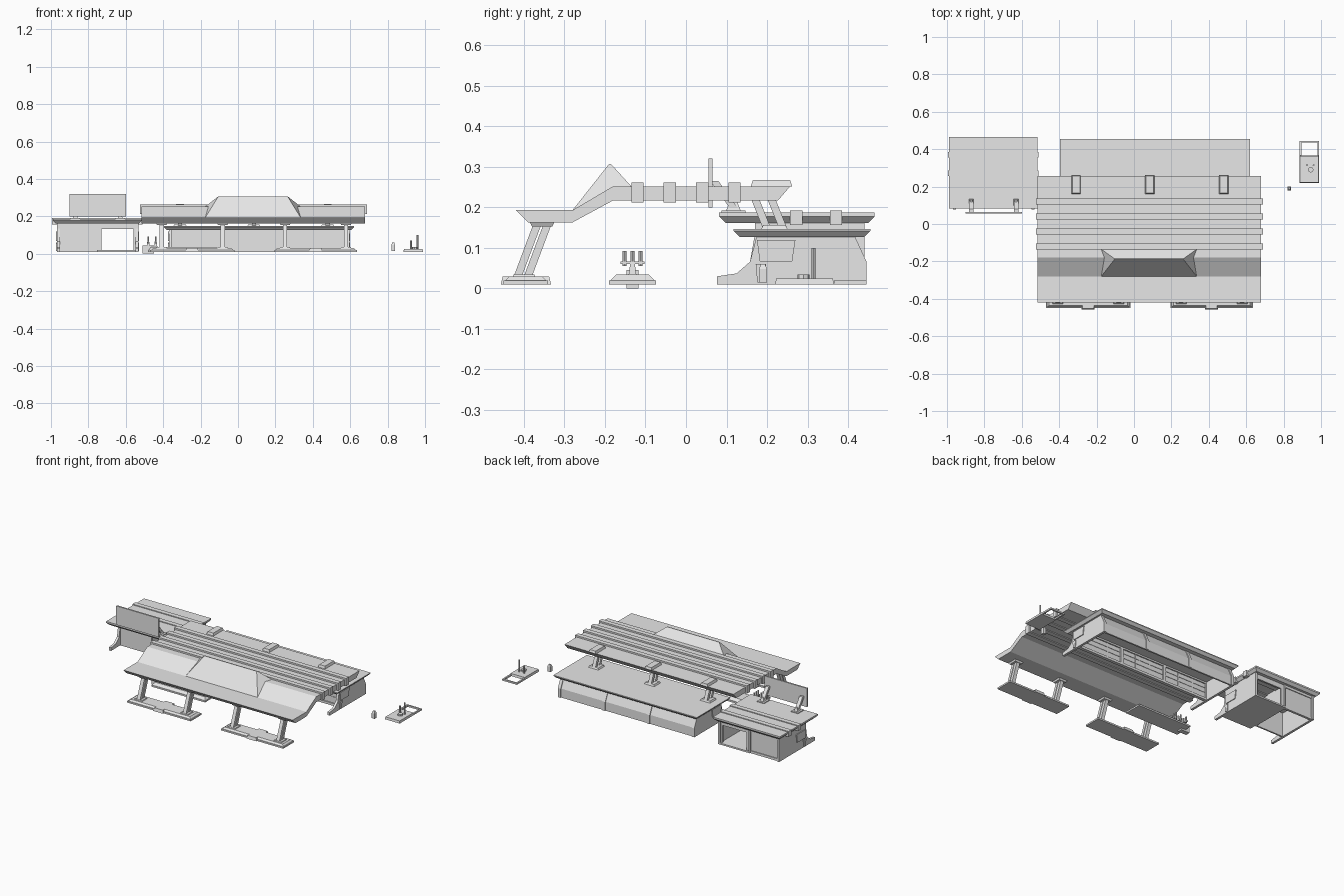
import bpy
import bmesh
from mathutils import Vector

cube = bpy.data.objects.get("Cube")
if cube:
    bpy.data.objects.remove(cube, do_unlink=True)

grey = bpy.data.materials.new("plain_grey")
grey.use_nodes = True
grey.diffuse_color = (0.8, 0.8, 0.8, 1)
grey.node_tree.nodes["Principled BSDF"].inputs["Base Color"].default_value = grey.diffuse_color

GROUND = 0.01
THIN = 0.005
BAR = 0.015


def finish(name, bm):
    bmesh.ops.recalc_face_normals(bm, faces=bm.faces)
    mesh = bpy.data.meshes.new(name)
    bm.to_mesh(mesh)
    bm.free()
    mesh.materials.append(grey)
    part = bpy.data.objects.new(name, mesh)
    bpy.context.collection.objects.link(part)


def loft(name, lower, upper):
    """Solid between two matching loops of points."""
    bm = bmesh.new()
    first = [bm.verts.new(point) for point in lower]
    second = [bm.verts.new(point) for point in upper]
    bm.faces.new(first)
    bm.faces.new(second)
    for i in range(len(first)):
        bm.faces.new((first[i - 1], first[i], second[i], second[i - 1]))
    finish(name, bm)


def prism(name, profile, left, right):
    """Extrude a side profile of (y, z) points along x."""
    loft(name, [(left, y, z) for y, z in profile], [(right, y, z) for y, z in profile])


def around(middle, half):
    return middle - half, middle + half


def rectangle(x, y, z, inset):
    left, right, front, back = x[0] + inset, x[1] - inset, y[0] + inset, y[1] - inset
    return [(left, front, z), (right, front, z), (right, back, z), (left, back, z)]


def box(name, x, y, low, high, bottom_inset=0, top_inset=0):
    loft(name, rectangle(x, y, low, bottom_inset), rectangle(x, y, high, top_inset))


def leaning_post(name, x, foot, head, low, high):
    """Square post whose foot and head sit at different y."""
    loft(name, rectangle(around(x, BAR * 0.75), around(foot, GROUND), low, 0),
         rectangle(around(x, BAR * 0.75), around(head, GROUND), high, 0))


def rod(name, x, y, low, high, radius=THIN):
    bm = bmesh.new()
    bmesh.ops.create_cone(bm, cap_ends=True, segments=8, radius1=radius, radius2=radius, depth=high - low)
    bmesh.ops.translate(bm, verts=bm.verts, vec=Vector((x, y, (low + high) / 2)))
    finish(name, bm)


# Main canopy: bent sheet of even thickness with tucked-in ends
canopy_left, canopy_right = -0.515, 0.68
canopy_top, eave, thickness = 0.252, 0.193, 0.03
front_edge, knee, shoulder, rear_edge = -0.42, -0.28, -0.18, 0.257
underside = canopy_top - thickness - THIN
top_line = [(front_edge, eave), (knee, eave), (shoulder, canopy_top), (rear_edge, canopy_top)]
bottom_line = [(rear_edge - thickness, underside), (shoulder, underside),
               (knee, eave - thickness), (front_edge + thickness, eave - thickness)]
prism("canopy", top_line + bottom_line, canopy_left, canopy_right)
for step in range(4):
    beam = 0.08 * step - 0.12
    box("canopy_beam", (canopy_left - GROUND, canopy_right + GROUND), around(beam, BAR),
        underside - THIN, canopy_top + GROUND)

# Hipped dormer on the canopy slope
dormer_x, peak = (-0.175, 0.335), 0.307
dormer_back, ridge_y, hip = -0.135, -0.19, 0.07
ridge_x = (dormer_x[0] + hip, dormer_x[1] - hip)
loft("dormer",
     [(dormer_x[0], knee, eave), (dormer_x[1], knee, eave),
      (dormer_x[1], dormer_back, canopy_top), (dormer_x[0], dormer_back, canopy_top)],
     [(ridge_x[0], ridge_y, peak), (ridge_x[1], ridge_y, peak),
      (ridge_x[1], ridge_y + THIN, peak), (ridge_x[0], ridge_y + THIN, peak)])

# Main building dimensions
roof_x, roof_y, roof_top = (-0.395, 0.62), (0.117, 0.455), 0.147
wall_left, wall_right = -0.37, 0.595
roof_low = roof_top - BAR

# Rear supports of the canopy, standing on the building roof
for side in (-1, 0, 1):
    x = 0.085 + side * 0.395
    box("rear_bracket", around(x, thickness - THIN), (0.16, rear_edge + THIN),
        canopy_top, canopy_top + BAR, top_inset=THIN)
    box("rear_footplate", around(x, thickness + THIN), (0.186, 0.25), roof_top, roof_top + GROUND, top_inset=THIN)
    for head in (0.17, 0.21):
        leaning_post("rear_strut", x, head + thickness, head, roof_top, underside + THIN)

# Front islands with leaning columns
for left, right in ((-0.47, -0.02), (0.195, 0.635)):
    middle = (left + right) / 2
    island_y = (front_edge - thickness, front_edge + 0.08)
    box("front_island", (left, right), island_y, GROUND, GROUND * 2)
    box("island_top", (left, right), island_y, GROUND * 2, thickness, THIN, BAR)
    box("island_centre", around(middle, 0.035), around(sum(island_y) / 2, 0.062),
        GROUND, thickness, top_inset=THIN)
    for x in around(middle, 0.163):
        box("column_foot", around(x, thickness), around(-0.4, thickness), thickness - THIN, thickness + THIN,
            top_inset=THIN)
        box("column_head", around(x, thickness), around(-0.355, thickness), eave - thickness - GROUND,
            eave - thickness, bottom_inset=THIN)
        for foot in (-0.415, -0.39):
            leaning_post("front_column", x, foot, foot + 0.05, thickness, eave - thickness)

# Service island under the canopy
service_x, service_y = (-0.48, -0.1), -0.132
box("service_island", service_x, around(service_y, 0.058), GROUND, GROUND * 2)
box("service_island_top", service_x, around(service_y, 0.055), GROUND * 2, thickness + THIN, top_inset=BAR)
box("service_core", around(service_x[0], thickness), around(service_y, BAR), 0, thickness + BAR)
for x in (service_x[0], service_x[0] + 0.04, service_x[0] + 0.075):
    box("pump_body", around(x, GROUND), around(service_y, GROUND), thickness, 0.065, top_inset=THIN)
    box("pump_crossbar", around(x, THIN), around(service_y, thickness), 0.06, 0.066)
    for y in (service_y, *around(service_y, 0.02)):
        rod("pump_handle", x, y, 0.055, 0.092)


# Shared fin-shaped side wall with raised window and hatch panels
toe, back = 0.077, 0.44


def side_wall(name, x, outward, front_top, rear_profile):
    swept_front = [(toe, GROUND), (toe, thickness), (0.125, 0.037), (0.158, 0.066), front_top]
    prism(name, swept_front + rear_profile, x, x - outward * BAR)
    window = [(0.182, 0.067), (0.175, 0.12), (0.27, 0.12), (0.262, 0.067)]
    prism(name + "_window", window, x, x + outward * THIN)
    hatch = [(0.176, BAR), (0.172, 0.06), (0.198, 0.06), (0.193, BAR)]
    prism(name + "_hatch", hatch, x, x + outward * THIN)


# Main building: open-bottomed shell with a folded back wall
fold = 0.067
rear_outline = [(back - thickness, roof_low), (back, fold), (back, GROUND)]


def back_skin(name, left, right, outward, depth):
    outer = [(y + outward, z) for y, z in rear_outline]
    inner = [(y - depth, z) for y, z in reversed(outer)]
    prism(name, outer + inner, left, right)


box("building_roof_edge", roof_x, roof_y, roof_low - THIN, roof_top - THIN, bottom_inset=BAR)
box("building_roof", roof_x, roof_y, roof_top - THIN, roof_top)
side_wall("building_right_wall", wall_left, -1, (0.175, roof_low), rear_outline)
side_wall("building_left_wall", wall_right, 1, (0.175, roof_low), rear_outline)
back_skin("building_back_wall", wall_left, wall_right, 0, GROUND)

# Shop front with framed windows, and back ribs at each bay
glass_y = 0.208
wall_x = (wall_left, wall_right)
box("front_wall", wall_x, around(glass_y, THIN / 2), GROUND, roof_low)
for low in (GROUND, roof_low - BAR):
    box("front_rail", wall_x, around(glass_y, GROUND), low, low + BAR)
for z in (0.06, 0.09):
    box("window_bar", wall_x, around(glass_y, THIN), z, z + THIN)
bays = 9
for i in range(bays + 1):
    x = wall_left + GROUND + i * (wall_right - wall_left - GROUND * 2) / bays
    wide = i % 3 == 0
    box("front_mullion", around(x, GROUND if wide else THIN / 2), around(glass_y, GROUND if wide else THIN),
        GROUND, roof_low)
    if wide:
        back_skin("back_rib", x - GROUND, x + GROUND, THIN, BAR)

# Side kiosk
kiosk_x, kiosk_y, kiosk_top = (-0.99, -0.515), (toe + THIN, 0.465), 0.187
kiosk_low = kiosk_top - thickness + THIN
kiosk_left, divider, kiosk_right = -0.967, -0.755, -0.533
box("kiosk_roof_edge", kiosk_x, kiosk_y, kiosk_low, kiosk_top - GROUND, bottom_inset=BAR)
box("kiosk_roof", kiosk_x, kiosk_y, kiosk_top - GROUND, kiosk_top)
for y in (0.272, 0.37):
    box("kiosk_beam", (kiosk_x[0] - THIN, kiosk_x[1] + THIN), around(y, BAR), kiosk_low - THIN, kiosk_top + THIN)
kiosk_rear = [(back, kiosk_low), (back, GROUND)]
side_wall("kiosk_right_wall", kiosk_left, -1, (0.175, kiosk_low), kiosk_rear)
side_wall("kiosk_left_wall", kiosk_right, 1, (0.175, kiosk_low), kiosk_rear)
box("kiosk_divider", around(divider, THIN), (0.17, back), GROUND, kiosk_low)
box("kiosk_floor", (divider, kiosk_right), (0.13, back), GROUND, GROUND * 2)
for y in (0.175, back - BAR):
    box("kiosk_wall", (kiosk_left, divider), around(y, THIN), GROUND, kiosk_low)
    box("bay_lintel", (divider, kiosk_right), around(y, THIN), roof_low, kiosk_low)
    for x in (divider + BAR, kiosk_right - BAR):
        box("bay_post", around(x, GROUND), around(y, THIN), GROUND, kiosk_low)
for low in (GROUND, kiosk_low - BAR):
    box("kiosk_back_trim", (kiosk_left, divider), around(back - GROUND, THIN), low, low + BAR)

# Billboard on the kiosk roof
board_x, board_y = (-0.9, -0.6), 0.06
box("billboard", board_x, around(board_y, THIN), 0.2, 0.32)
for x in (board_x[0] + thickness, board_x[1] - thickness):
    foot_y = 0.117
    box("billboard_foot", around(x, thickness - THIN), around(foot_y, thickness), kiosk_top, kiosk_top + THIN)
    box("billboard_brace", around(x, BAR), around(foot_y, 0.02), kiosk_top, 0.212, top_inset=BAR - THIN)
    leaning_post("billboard_arm", x, foot_y, board_y + GROUND, 0.2, 0.265)

# Detached utility pad with an open frame
pad_x, pad_front, pad_split, pad_back = (0.885, 0.99), 0.22, 0.365, 0.445
box("pad_base", pad_x, (pad_front, pad_split), GROUND, GROUND + BAR, top_inset=THIN / 2)
for x in (pad_x[0], pad_x[1] - GROUND):
    box("pad_frame_side", (x, x + GROUND), (pad_split, pad_back), GROUND, GROUND * 2)
box("pad_frame_end", pad_x, (pad_back - GROUND, pad_back), GROUND, GROUND * 2)
rod("pad_drum", 0.945, 0.29, GROUND, thickness + THIN, BAR)
for x, height in ((0.925, 0.07), (0.96, 0.1)):
    rod("pad_rod", x, 0.315, GROUND, height)

# Small bin
box("bin_body", around(0.83, GROUND), around(0.19, GROUND), BAR, 0.048)
box("bin_cap", around(0.83, GROUND), around(0.19, GROUND), 0.048, 0.06, top_inset=THIN)
